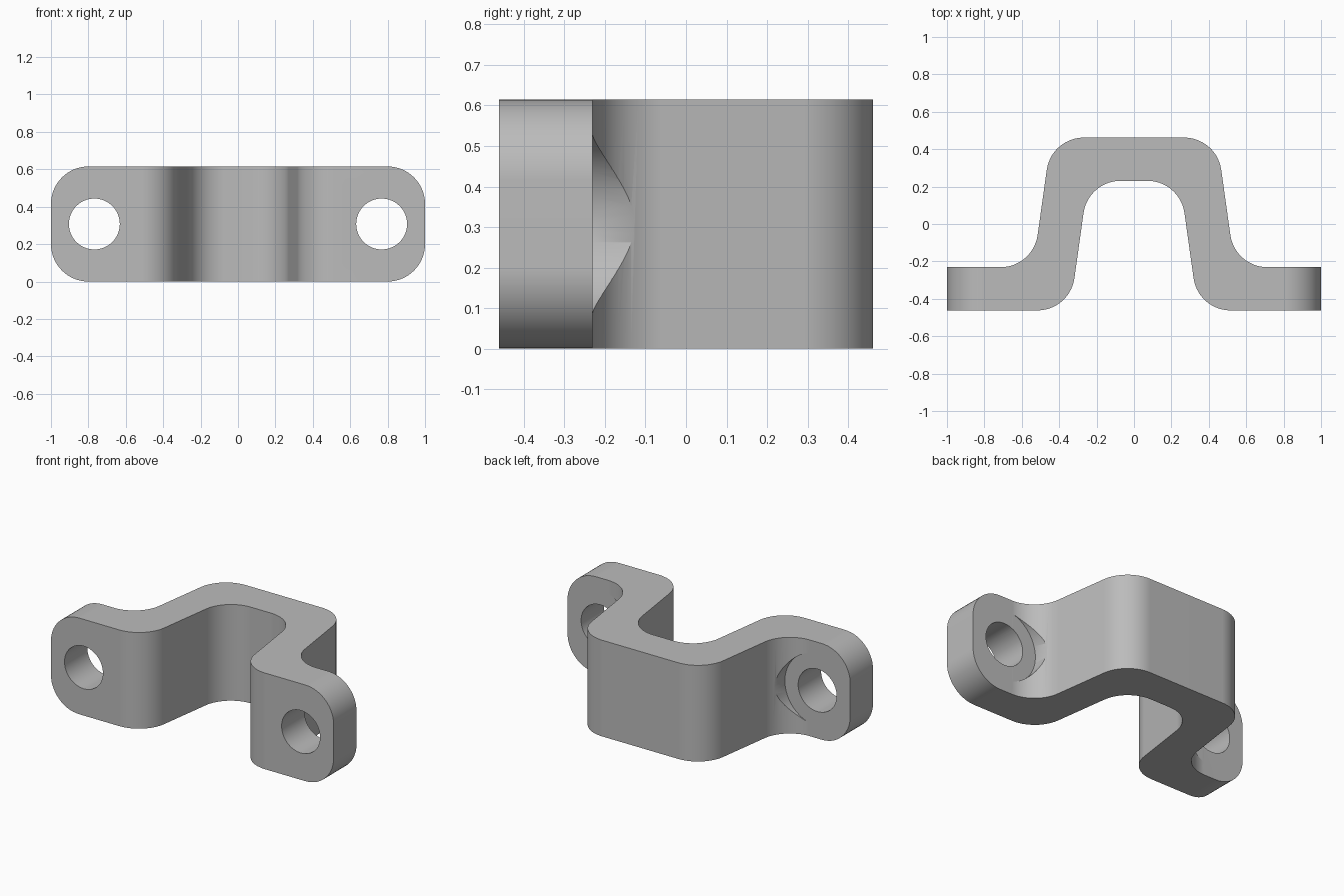
import bpy
import bmesh
import math
from mathutils import Vector, Matrix

cube = bpy.data.objects.get("Cube")
if cube:
    bpy.data.objects.remove(cube, do_unlink=True)

HEIGHT = 0.615
BACK = 0.462          # half depth of the bracket
THICK = 0.231         # strip thickness
LEAN = 0.14           # sideways lean of the arms per unit of depth
RADIUS = 0.2          # every bend and rounded corner
HOLE_X = 0.768
STEPS = 14

steel = bpy.data.materials.new("grey_metal")
steel.use_nodes = True
colour = (0.5, 0.5, 0.5, 1)
steel.diffuse_color = colour
steel.node_tree.nodes["Principled BSDF"].inputs["Base Color"].default_value = colour


def fillet(prev, corner, nxt):
    """Points of an arc that rounds one corner of the outline."""
    a, b = (prev - corner).normalized(), (nxt - corner).normalized()
    half = a.angle(b) / 2
    centre = corner + (a + b).normalized() * RADIUS / math.sin(half)
    reach = RADIUS / math.tan(half)
    start = (corner + a * reach - centre).normalized()
    end = (corner + b * reach - centre).normalized()
    return [centre + start.slerp(end, i / STEPS).normalized() * RADIUS
            for i in range(STEPS + 1)]


def arm(base, y):
    return Vector((base - LEAN * y, y, 0))


def mirrored(points):
    return [Vector((-p.x, p.y, 0)) for p in reversed(points)]


# Hat-shaped outline
shelf = THICK - BACK
outer = [Vector((1, shelf, 0)), arm(0.507, shelf), arm(0.507, BACK)]
inner = [arm(0.278, BACK - THICK), arm(0.278, -BACK), Vector((1, -BACK, 0))]
corners = outer + mirrored(outer) + mirrored(inner) + inner
outline = []
for i, p in enumerate(corners):
    if abs(p.x) > 0.99:
        outline.append(p)
    else:
        outline += fillet(corners[i - 1], p, corners[(i + 1) % len(corners)])

# Extrude upward, then round the tab ends
bm = bmesh.new()
low = [bm.verts.new(p) for p in outline]
high = [bm.verts.new(p + Vector((0, 0, HEIGHT))) for p in outline]
bm.faces.new(low)
bm.faces.new(high)
for i in range(len(low)):
    bm.faces.new((low[i - 1], low[i], high[i], high[i - 1]))
bmesh.ops.recalc_face_normals(bm, faces=bm.faces[:])
tips = [e for e in bm.edges
        if all(abs(v.co.x) > 0.99 for v in e.verts)
        and abs(e.verts[0].co.z - e.verts[1].co.z) < 0.01]
bmesh.ops.bevel(bm, geom=tips, offset=RADIUS, segments=STEPS, profile=0.5,
                affect='EDGES')
mesh = bpy.data.meshes.new("bracket")
bm.to_mesh(mesh)
bm.free()
bracket = bpy.data.objects.new("bracket", mesh)
bpy.context.scene.collection.objects.link(bracket)
mesh.materials.append(steel)
bpy.ops.object.select_all(action='DESELECT')
bpy.context.view_layer.objects.active = bracket
bracket.select_set(True)


def drill(x, radius, y0, y1):
    """Cut a round bore along the depth axis."""
    cut = bmesh.new()
    bmesh.ops.create_cone(cut, cap_ends=True, segments=64, radius1=radius,
                          radius2=radius, depth=y1 - y0,
                          matrix=Matrix.Translation((x, (y0 + y1) / 2, HEIGHT / 2))
                          @ Matrix.Rotation(math.pi / 2, 4, 'X'))
    bmesh.ops.recalc_face_normals(cut, faces=cut.faces[:])
    data = bpy.data.meshes.new("bore_cutter")
    cut.to_mesh(data)
    cut.free()
    data.materials.append(steel)
    cutter = bpy.data.objects.new("bore_cutter", data)
    cutter.hide_render = True
    bpy.context.scene.collection.objects.link(cutter)
    mod = bracket.modifiers.new("bore", 'BOOLEAN')
    mod.operation = 'DIFFERENCE'
    mod.solver = 'EXACT'
    mod.object = cutter
    bpy.ops.object.modifier_apply(modifier=mod.name)
    bpy.data.objects.remove(cutter, do_unlink=True)


# Bolt holes and the washer seats that bite into the bends
for side in (-1, 1):
    drill(side * HOLE_X, 0.23, shelf + 0.0005, 0.1)
    drill(side * HOLE_X, 0.136, -0.6, 0.2)

bpy.ops.object.shade_smooth_by_angle(angle=math.radians(30))
weighted = bracket.modifiers.new("weighted_normals", 'WEIGHTED_NORMAL')
weighted.keep_sharp = True
